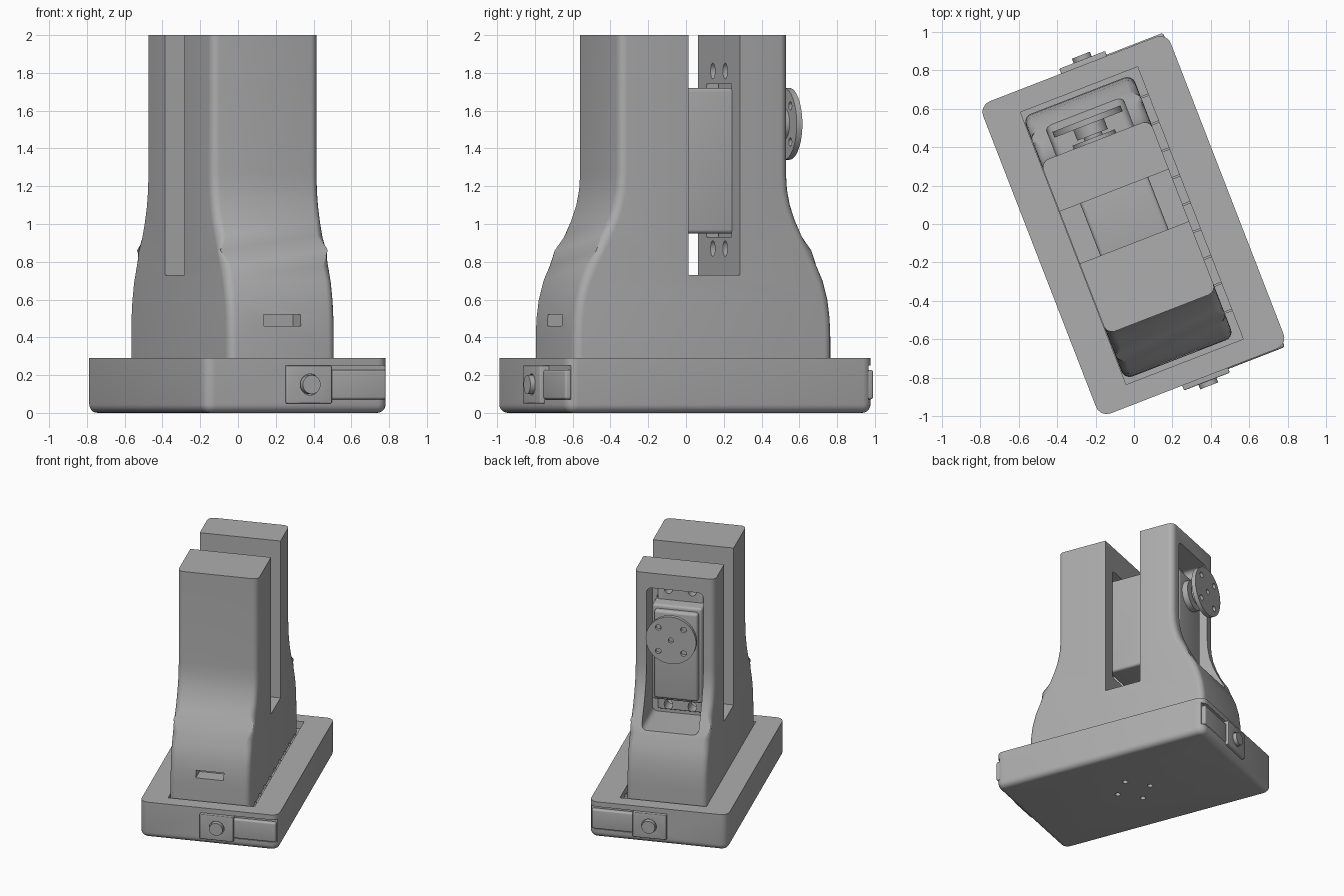
import bpy, bmesh, math
from mathutils import Matrix, Vector

if "Cube" in bpy.data.objects:
    bpy.data.objects.remove(bpy.data.objects["Cube"], do_unlink=True)

grey = bpy.data.materials.new("plain grey")
grey.use_nodes = True
colour = (0.42, 0.42, 0.42, 1)
grey.diffuse_color = colour
grey.node_tree.nodes["Principled BSDF"].inputs["Base Color"].default_value = colour

TURN = Matrix.Rotation(math.radians(21.2), 4, "Z")
MID = -0.033            # centre line of the tower across its width
parts = []


def finish(name, bm, keep=True):
    bmesh.ops.recalc_face_normals(bm, faces=bm.faces)
    mesh = bpy.data.meshes.new(name)
    bm.to_mesh(mesh)
    bm.free()
    mesh.materials.append(grey)
    ob = bpy.data.objects.new(name, mesh)
    bpy.context.collection.objects.link(ob)
    if keep:
        parts.append(ob)
    return ob


def round_edges(bm, radius, test, segments=5):
    edges = [e for e in bm.edges if test(e)]
    bmesh.ops.bevel(bm, geom=edges, offset=radius, segments=segments,
                    profile=0.5, affect="EDGES", clamp_overlap=True)


def along(axis):
    return lambda e: abs((e.verts[1].co - e.verts[0].co).normalized()[axis]) > 0.99


def box(name, lo, hi, radius=0, axis=None, keep=True, segments=4):
    bm = bmesh.new()
    lo, hi = Vector(lo), Vector(hi)
    bmesh.ops.create_cube(bm, size=1, matrix=Matrix.Translation((lo + hi) / 2)
                          @ Matrix.Diagonal((*(hi - lo), 1)))
    if radius:
        round_edges(bm, radius, along(axis) if axis is not None else lambda e: True, segments)
    return finish(name, bm, keep)


def rod(name, radius, centre, length, axis="Y", keep=True, sides=48, stretch=1):
    bm = bmesh.new()
    spin = Matrix.Rotation(math.pi / 2, 4, "X") if axis == "Y" else Matrix()
    bmesh.ops.create_cone(bm, cap_ends=True, segments=sides, radius1=radius, radius2=radius,
                          depth=length, matrix=Matrix.Translation(centre)
                          @ Matrix.Diagonal((1, 1, stretch, 1)) @ spin)
    return finish(name, bm, keep)


def cut(ob, *cutters):
    for c in cutters:
        c.hide_render = True
        mod = ob.modifiers.new("cut", "BOOLEAN")
        mod.operation, mod.solver, mod.object = "DIFFERENCE", "EXACT", c
        bpy.context.view_layer.objects.active = ob
        bpy.ops.object.modifier_apply(modifier=mod.name)
        bpy.data.objects.remove(c, do_unlink=True)


# Base: rounded tray with a shallow recess for the tower
bm = bmesh.new()
bmesh.ops.create_cube(bm, size=1, matrix=Matrix.Translation((-0.005, -0.004, 0.145))
                      @ Matrix.Diagonal((1.046, 1.74, 0.29, 1)))
round_edges(bm, 0.06, along(2))
round_edges(bm, 0.045, lambda e: all(v.co.z < 0.001 for v in e.verts))
base = finish("base", bm)
cut(base, box("recess", (-0.34, -0.763, 0.23), (0.313, 0.755, 0.4), keep=False))
for k in range(4):
    a = k * math.pi / 2
    cut(base, rod("screw_hole", 0.02, (0.135 * math.cos(a), 0.135 * math.sin(a), 0.05),
                  0.14, "Z", False, 20))

# End latches: groove, sliding bar, plate and round button at both ends
for end, s, face in (("front", -1, 0.874), ("back", 1, 0.866)):
    def span(near, far):
        return sorted((s * near, s * far))
    y = span(face - 0.025, face + 0.1)
    cut(base, box("groove", (-0.07, y[0], 0.07), (0.7, y[1], 0.25), keep=False))
    y = span(face - 0.04, face + 0.006)
    box(end + "_slide_bar", (0.1, y[0], 0.072), (0.5, y[1], 0.228), 0.012)
    y = span(face - 0.04, face + 0.027)
    plate = box(end + "_latch_plate", (-0.07, y[0], 0.05), (0.185, y[1], 0.25), 0.006)
    centre = (0.06, s * (face + 0.027), 0.15)
    cut(plate, rod("button_seat", 0.056, centre, 0.03, keep=False))
    rod(end + "_latch_button", 0.05, centre, 0.05)

# Tower: flared side profile extruded across its width, long edges rounded
flare = [(2.0, 0.48), (1.27, 0.48), (1.18, 0.486), (1.1, 0.502), (1.02, 0.53), (0.94, 0.567),
         (0.86, 0.61), (0.78, 0.652), (0.7, 0.688), (0.6, 0.715), (0.5, 0.728), (0.4, 0.732),
         (0.22, 0.732)]
outline = [(w, z) for z, w in flare] + [(-w, z) for z, w in reversed(flare)]
bm = bmesh.new()
side = bm.faces.new([bm.verts.new((MID - 0.305, y - 0.004, z)) for y, z in outline])
out = bmesh.ops.extrude_face_region(bm, geom=[side])
for v in out["geom"]:
    if isinstance(v, bmesh.types.BMVert):
        v.co.x += 0.61


def is_rim(e):
    a, b = (v.co for v in e.verts)
    return abs(a.x - b.x) < 0.001 and abs(a.z - b.z) > 0.001


round_edges(bm, 0.045, is_rim)
tower = finish("tower", bm)

# Tower cuts: through slot, motor bay, inner pocket, front window
cut(tower,
    box("slot", (-0.6, -0.09, 0.73), (0.6, 0.2, 2.2), keep=False),
    box("motor_bay", (MID - 0.215, 0.29, 0.8), (MID + 0.215, 0.95, 1.88), 0.04, 1, False),
    box("motor_opening", (MID - 0.18, 0.15, 0.93), (MID + 0.18, 0.35, 1.74), keep=False),
    box("inner_pocket", (MID - 0.2, -0.3, 0.9), (MID + 0.2, -0.05, 1.8), 0.03, 1, False),
    box("window", (MID - 0.105, -0.9, 0.46), (MID + 0.105, -0.62, 0.52), keep=False))
for x in (-0.09, 0.09):
    for z in (0.87, 1.81):
        cut(tower, rod("mount_hole", 0.032, (MID + x, 0.25, z), 0.3, "Y", False, 24, 1.3))

# Ribs between the tower and the recess wall
for k in range(9):
    y = -0.6 + 0.15 * k
    box("recess_rib", (0.25, y - 0.006, 0.22), (0.316, y + 0.006, 0.25))

# Motor: case, stepped cover, shaft boss, shaft, hub and disc horn
TOP = 1.53
box("motor_case", (MID - 0.19, -0.13, 0.95), (MID + 0.19, 0.41, 1.72), 0.02)
box("motor_flange", (MID - 0.17, 0.26, 0.83), (MID + 0.17, 0.31, 1.85), 0.01)
for x in (-0.09, 0.09):
    for z in (0.87, 1.81):
        cut(parts[-1], rod("flange_hole", 0.032, (MID + x, 0.28, z), 0.2, "Y", False, 24, 1.3))
box("motor_cover", (MID - 0.165, 0.38, 0.98), (MID + 0.165, 0.45, 1.69), 0.02)
rod("shaft_boss", 0.118, (MID, 0.46, TOP), 0.07)
rod("motor_shaft", 0.05, (MID, 0.51, TOP), 0.08, sides=24)
rod("horn_hub", 0.085, (MID, 0.54, TOP), 0.06)
horn = rod("horn_disc", 0.19, (MID, 0.584, TOP), 0.032)
cut(horn, rod("horn_centre_hole", 0.02, (MID, 0.6, TOP), 0.05, "Y", False, 20))
for k in range(4):
    a = math.pi / 4 + k * math.pi / 2
    cut(horn, rod("horn_hole", 0.022, (MID + 0.135 * math.cos(a), 0.584,
                                       TOP + 0.135 * math.sin(a)), 0.1, "Y", False, 20))

# Turn everything to its final heading and shade
for ob in parts:
    ob.data.transform(TURN)
    bpy.ops.object.select_all(action="DESELECT")
    ob.select_set(True)
    bpy.context.view_layer.objects.active = ob
    bpy.ops.object.shade_smooth_by_angle(angle=math.radians(35))
